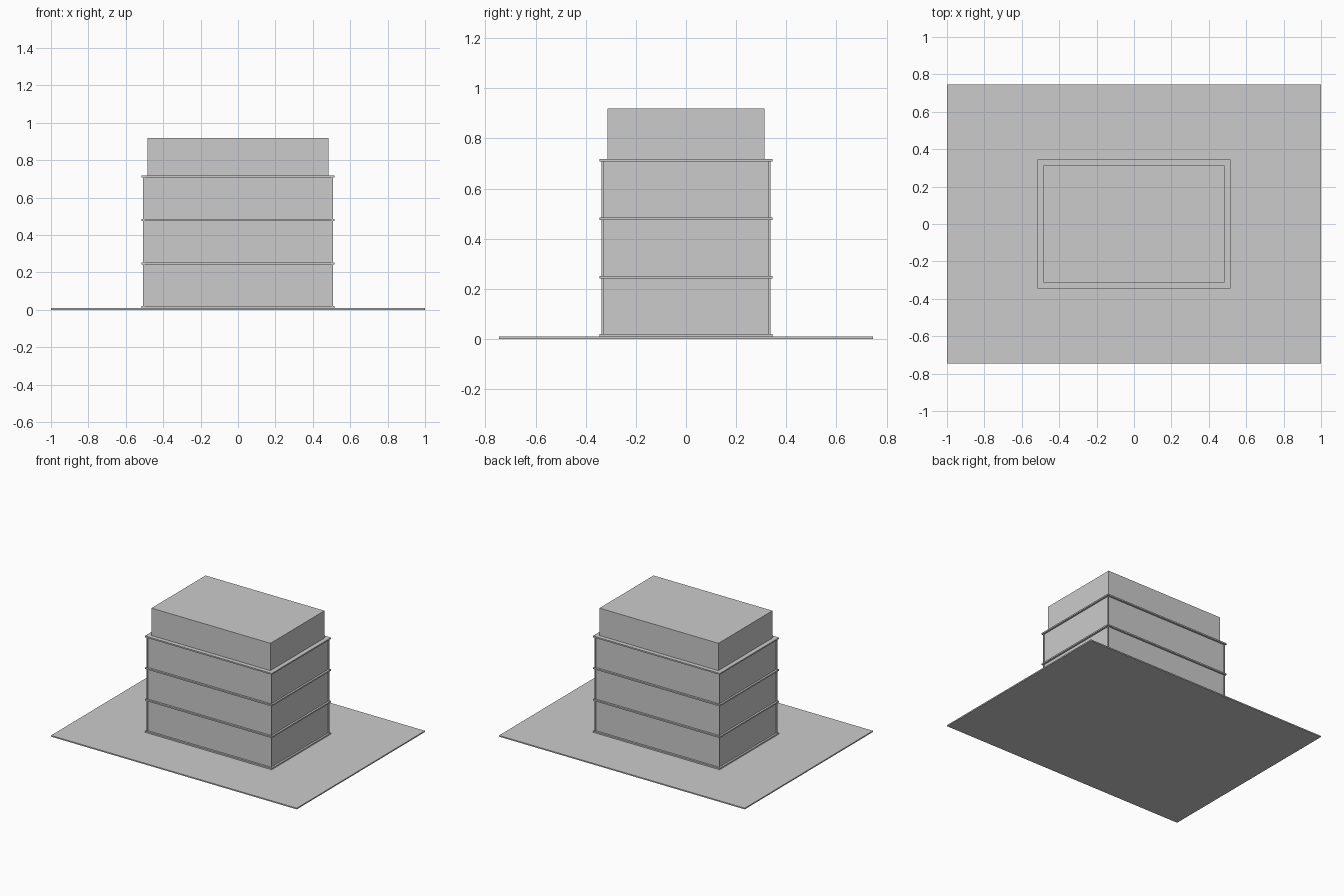
import bpy, bmesh
from mathutils import Matrix

if "Cube" in bpy.data.objects:
    bpy.data.objects.remove(bpy.data.objects["Cube"])


def box(name, half_x, half_y, z0, z1, cx=0, cy=0):
    bm = bmesh.new()
    mat = (Matrix.Translation((cx, cy, (z0 + z1) / 2))
           @ Matrix.Diagonal((2 * half_x, 2 * half_y, z1 - z0, 1)))
    bmesh.ops.create_cube(bm, size=1, matrix=mat)
    mesh = bpy.data.meshes.new(name)
    bm.to_mesh(mesh)
    bm.free()
    ob = bpy.data.objects.new(name, mesh)
    bpy.context.collection.objects.link(ob)
    return ob


BASE, STOREY, BAND = 0.009, 0.233, 0.010

# ground plate
box("ground_plate", 1.0, 0.745, 0, BASE)

# storeys: recessed walls with slim corner posts between the bands
for s in range(3):
    z0 = BASE + s * STOREY + BAND
    z1 = BASE + (s + 1) * STOREY
    box(f"storey_wall_{s}", 0.502, 0.331, z0, z1)
    for sx in (-1, 1):
        for sy in (-1, 1):
            box(f"corner_post_{s}_{sx}_{sy}", 0.004, 0.004, z0, z1,
                sx * 0.504, sy * 0.334)

# projecting floor bands
for s in range(4):
    z = BASE + s * STOREY
    box(f"floor_band_{s}", 0.516, 0.345, z, z + BAND)

# set-back top floor
box("top_floor", 0.484, 0.314, BASE + 3 * STOREY + BAND, 0.919)
